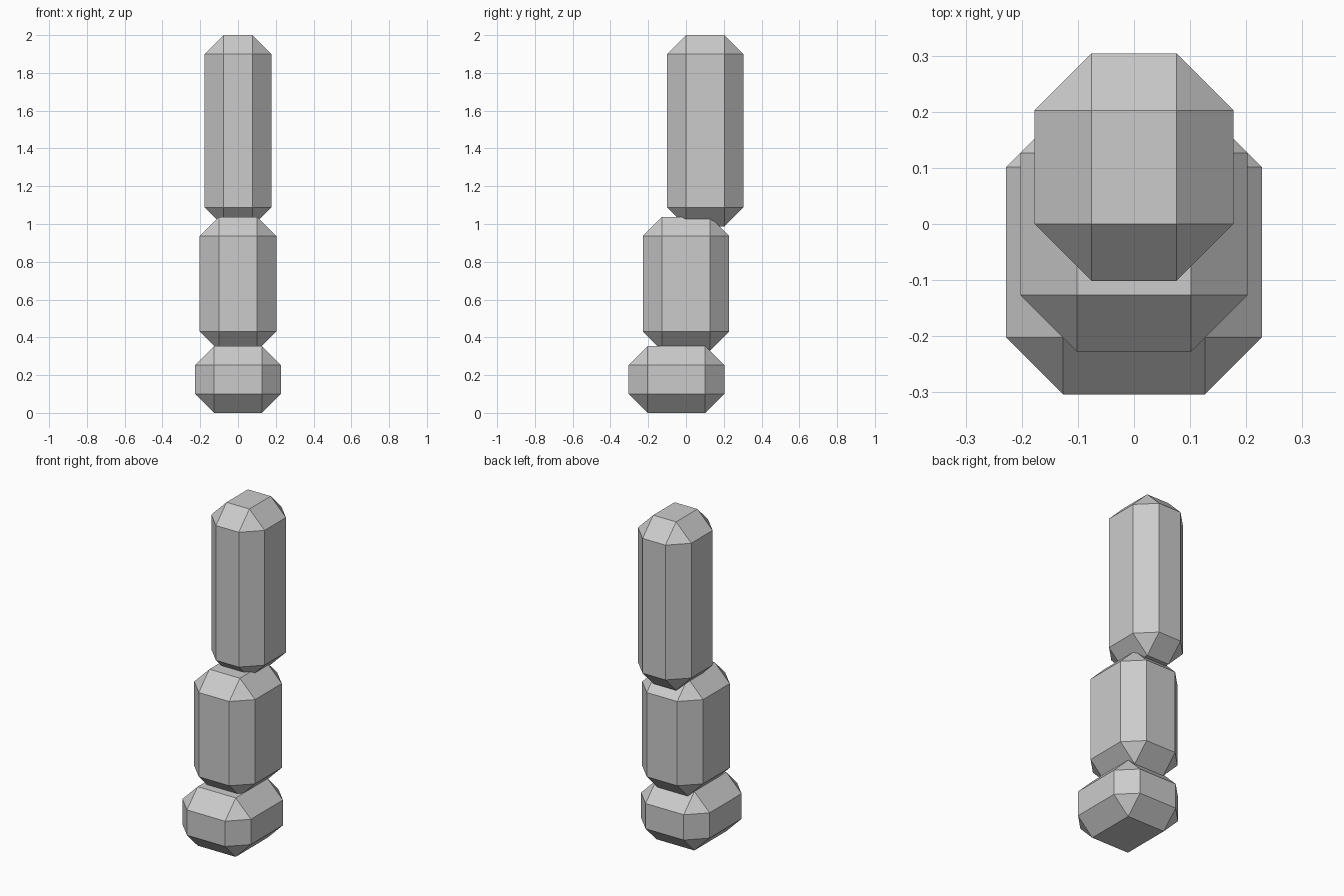
import bpy
import bmesh

if "Cube" in bpy.data.objects:
    bpy.data.objects.remove(bpy.data.objects["Cube"])

U = 2 / 79          # one design unit; the model is 79 units tall
CHAMFER = 4 * U


def chamfered_block(name, half_width, y_range, z_range):
    """Box with every edge cut by a single flat chamfer."""
    (y0, y1), (z0, z1) = y_range, z_range
    bm = bmesh.new()
    bmesh.ops.create_cube(bm, size=2)
    size = (half_width * U, (y1 - y0) / 2 * U, (z1 - z0) / 2 * U)
    bmesh.ops.scale(bm, vec=size, verts=bm.verts)
    bmesh.ops.bevel(bm, geom=bm.edges[:], offset=CHAMFER, offset_type='OFFSET',
                    segments=1, affect='EDGES', clamp_overlap=False)
    bmesh.ops.recalc_face_normals(bm, faces=bm.faces)
    mesh = bpy.data.meshes.new(name)
    bm.to_mesh(mesh)
    bm.free()
    obj = bpy.data.objects.new(name, mesh)
    obj.location = (0, (y0 + y1) / 2 * U, (z0 + z1) / 2 * U)
    bpy.context.collection.objects.link(obj)
    return obj


# Three stacked segments, stepping backwards and narrowing upwards
chamfered_block("lower_segment", 9, (-12, 8), (0, 14))
chamfered_block("middle_segment", 8, (-9, 9), (13, 41))
chamfered_block("upper_segment", 7, (-4, 12), (39, 79))
